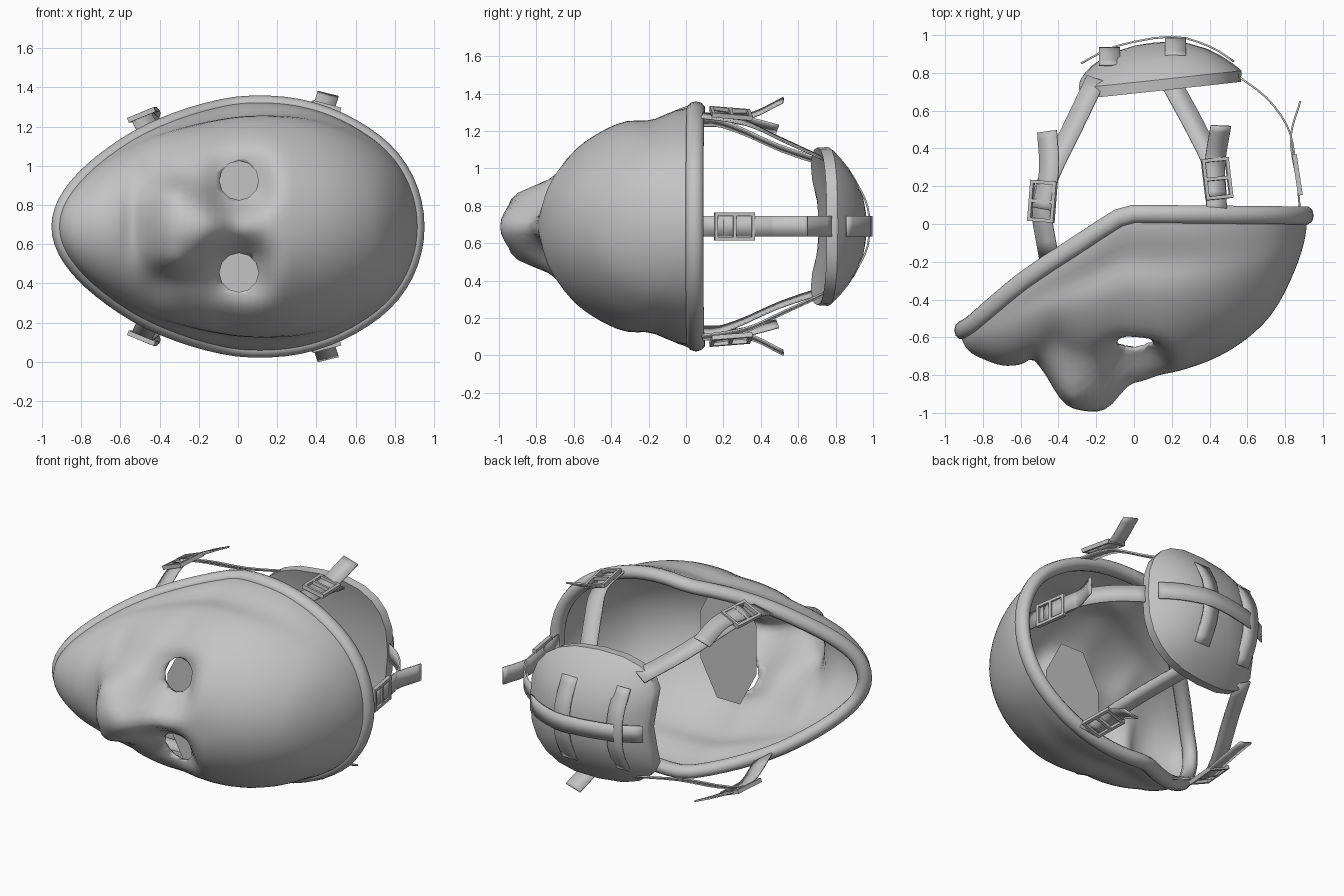
import bpy, bmesh, math
from mathutils import Vector, Matrix

old = bpy.data.objects.get("Cube")
if old:
    bpy.data.objects.remove(old)

MID = 0.69      # height of the symmetry plane
END = 0.91      # half length of the shell

grey = bpy.data.materials.new("plain grey")
grey.use_nodes = True
grey.diffuse_color = (0.55, 0.55, 0.55, 1)
grey.node_tree.nodes["Principled BSDF"].inputs["Base Color"].default_value = (0.55, 0.55, 0.55, 1)


def activate(obj):
    bpy.ops.object.select_all(action='DESELECT')
    obj.select_set(True)
    bpy.context.view_layer.objects.active = obj


def finish(name, bm, angle=40):
    mesh = bpy.data.meshes.new(name)
    bm.to_mesh(mesh)
    bm.free()
    obj = bpy.data.objects.new(name, mesh)
    bpy.context.collection.objects.link(obj)
    mesh.materials.append(grey)
    activate(obj)
    bpy.ops.object.shade_smooth_by_angle(angle=math.radians(angle))
    return obj


def grid(bm, rows, closed=False):
    """Skin rows of points with quads."""
    vs = [[bm.verts.new(p) for p in row] for row in rows]
    for a, b in zip(vs, vs[1:]):
        for i in range(len(a) if closed else len(a) - 1):
            j = (i + 1) % len(a)
            bm.faces.new((a[i], a[j], b[j], b[i]))


def thicken(obj, amount):
    mod = obj.modifiers.new("thickness", 'SOLIDIFY')
    mod.thickness = amount
    mod.offset = 0


def spline(pts, t):
    """Smooth curve through points, t from 0 to 1."""
    t *= len(pts) - 1
    i = min(int(t), len(pts) - 2)
    f = t - i
    a, b = pts[i], pts[i + 1]
    ta = (b - pts[i - 1]) / 2 if i else b - a
    tb = (pts[i + 2] - a) / 2 if i + 2 < len(pts) else b - a
    return (a * (2*f**3 - 3*f*f + 1) + ta * (f**3 - 2*f*f + f)
            + b * (3*f*f - 2*f**3) + tb * (f**3 - f*f))


def lookup(table, x):
    for (x0, v0), (x1, v1) in zip(table, table[1:]):
        if x <= x1:
            return v0 + (v1 - v0) * max(0, (x - x0) / (x1 - x0))
    return table[-1][1]


def soft(table, x):
    """Softened interpolation in a small table of (x, value)."""
    return sum(lookup(table, x + k * 0.025) for k in range(-2, 3)) / 5


WIDTH = [(-0.91, .46), (-.5, .55), (0, .623), (.3, .648), (.65, .665), (.91, .71)]
DEPTH = [(-0.91, .41), (-.8, .47), (-.7, .55), (-.58, .57), (-.45, .6), (-.2, .75),
         (0, .83), (.3, .85), (.75, .86), (.91, .72)]
EDGE = [(-0.91, -.575), (-.6, -.31), (-.3, -.11), (-.05, .055), (.91, .045)]


def bump(x, z, cx, cz, sx, sz, px=2, pz=2):
    return math.exp(-abs((x - cx) / sx) ** px - abs((z - cz) / sz) ** pz)


def face_point(x, t):
    s = math.sqrt(max(0, 1 - (x / END) ** 2))
    dz = soft(WIDTH, x) * s * math.sin(t)
    dz *= 1 - 0.07 * bump(x, abs(t), 0, 1.28, .5, .13)    # hollow in front of the rim
    y = soft(EDGE, x) - soft(DEPTH, x) * s * math.cos(t)
    a = abs(dz)
    y -= 0.215 * bump(x, a, -.25, 0, .2, .185, 4, 3)      # nose
    y -= 0.05 * bump(x, a, .02, 0, .09, .09)              # bridge
    y -= 0.08 * bump(x, a, -.33, .175, .09, .06)          # nostril wings
    y -= 0.03 * bump(x, a, .17, .22, .1, .2)              # brows
    y += 0.03 * bump(x, a, -.54, 0, .04, .2)              # mouth crease
    y += 0.03 * bump(x, a, -.42, .3, .07, .12)            # cheek folds
    socket = bump(x, a, .01, .235, .16, .15, 3, 3)        # flat eye sockets
    y += (-0.597 + .25 * (a - .235) - y) * socket
    return Vector((x, y, MID + dz))


# Face shell
bm = bmesh.new()
stations = [-END * math.cos(math.pi * i / 72) for i in range(73)]
grid(bm, [[face_point(x, math.pi * (k / 48 - .5)) for k in range(49)] for x in stations])
bmesh.ops.remove_doubles(bm, verts=bm.verts, dist=0.0005)
shell = finish("face_shell", bm, 60)
thicken(shell, 0.014)

# Eye holes
bm = bmesh.new()
for side in (-1, 1):
    place = Matrix.Translation((0.005, -0.65, MID + side * 0.235)) @ Matrix.Rotation(math.pi / 2, 4, 'X')
    bmesh.ops.create_cone(bm, cap_ends=True, segments=12, radius1=.1, radius2=.1, depth=.5, matrix=place)
cutter = finish("eye_cutter", bm)
cutter.hide_render = True
mod = shell.modifiers.new("eyes", 'BOOLEAN')
mod.operation, mod.object, mod.solver = 'DIFFERENCE', cutter, 'EXACT'
activate(shell)
for m in list(shell.modifiers):
    bpy.ops.object.modifier_apply(modifier=m.name)
bpy.data.objects.remove(cutter)

# Flat lens sheet behind the eyes
bm = bmesh.new()
bm.faces.new([bm.verts.new((.05 + .22 * math.cos(a), -.515, MID + .42 * math.sin(a)))
              for a in (math.tau * (i + .5) / 8 for i in range(8))])
finish("lens_sheet", bm)

# Padded rim around the shell
loop = [face_point(x, math.pi / 2) for x in stations[::2]]
loop += [Vector((p.x, p.y, 2 * MID - p.z)) for p in loop[-2:0:-1]]
bm = bmesh.new()
rows = []
for i, p in enumerate(loop):
    along = (loop[(i + 1) % len(loop)] - loop[i - 1]).normalized()
    out = along.cross(Vector((0, 1, 0))).normalized()
    up = out.cross(along).normalized()
    rows.append([p + out * .042 * math.cos(a) + up * .05 * math.sin(a)
                 for a in (math.tau * k / 10 for k in range(10))])
grid(bm, rows + rows[:1], closed=True)
bmesh.ops.remove_doubles(bm, verts=bm.verts, dist=0.0001)
bmesh.ops.recalc_face_normals(bm, faces=bm.faces)
finish("rim", bm, 60)


# Head pad: tilted cushion, domed behind, nearly flat in front, notched at the neck
def pad_point(r, a, base, depth):
    c, s = math.cos(a), math.sin(a)
    x = .1 + .47 * r * math.copysign(abs(c) ** .78, c)
    z = MID + .425 * r * math.copysign(abs(s) ** .78, s)
    y = base + .11 * (x - .1) + depth * (1 - r ** 2.3)
    if c < 0:
        notch = r ** 4 * math.exp(-(s / .45) ** 2)
        x += .1 * notch
        y += .07 * notch
    return Vector((x, y, z))


bm = bmesh.new()
angles = [math.tau * k / 24 for k in range(24)]
rows = [[pad_point(r, a, .76, .2) for a in angles] for r in (.001, .2, .4, .6, .75, .88, .96, 1)]
rows += [[pad_point(r, a, .7, .06) for a in angles] for r in (.99, .9, .75, .5, .25, .001)]
grid(bm, rows, closed=True)
bmesh.ops.remove_doubles(bm, verts=bm.verts, dist=0.003)
bmesh.ops.recalc_face_normals(bm, faces=bm.faces)
finish("head_pad", bm, 45)


def ribbon(name, pts, normal, width=.11, steps=12):
    pts, normal = [Vector(p) for p in pts], Vector(normal)
    bm, rows = bmesh.new(), []
    for i in range(steps + 1):
        t = i / steps
        along = spline(pts, min(1, t + .01)) - spline(pts, max(0, t - .01))
        across = along.cross(normal).normalized() * width / 2
        p = spline(pts, t)
        rows.append([p - across, p + across])
    grid(bm, rows)
    thicken(finish(name, bm), .01)


def buckle(name, centre, along, normal):
    """Rectangular frame with a middle bar."""
    along = Vector(along).normalized()
    across = along.cross(Vector(normal)).normalized()
    basis = Matrix((along, across, along.cross(across))).transposed().to_4x4()
    basis = Matrix.Translation(centre) @ basis
    bm = bmesh.new()
    bars = [(x, 0, .018, .14) for x in (-.1, 0, .1)] + [(0, y, .218, .018) for y in (-.065, .065)]
    for x, y, sx, sy in bars:
        bmesh.ops.create_cube(bm, size=1, matrix=basis @ Matrix.Translation((x, y, 0))
                              @ Matrix.Diagonal((sx, sy, .025, 1)))
    finish(name, bm, 30)


# Side straps, mirrored in the symmetry plane
for label, side in (("left", 1), ("right", -1)):
    def flip(*p):
        return (p[0], p[1], MID + side * p[2])

    n = (.25, .15, side)
    ribbon(label + "_upper_strap", [flip(.2, .74, .36), flip(.33, .5, .47), flip(.42, .3, .56),
                                    flip(.44, .04, .6)], n)
    ribbon(label + "_upper_tail", [flip(.43, .14, .61), flip(.43, .33, .59), flip(.46, .52, .675)], n)
    buckle(label + "_upper_buckle", flip(.44, .24, .605), (-.03, .25, -.02 * side), n)
    n = (-.4, .1, side)
    ribbon(label + "_lower_strap", [flip(-.2, .77, .33), flip(-.33, .5, .42), flip(-.45, .25, .53),
                                    flip(-.49, .08, .56), flip(-.45, -.18, .48)], n)
    ribbon(label + "_lower_tail", [flip(-.49, .08, .58), flip(-.45, .28, .57), flip(-.46, .49, .52)], n)
    buckle(label + "_lower_buckle", flip(-.485, .12, .57), (.02, .25, 0), n)

# Forehead strap
n = (1, .3, 0)
ribbon("forehead_strap", [(.54, .79, MID), (.7, .67, MID), (.81, .52, MID), (.85, .36, MID),
                          (.88, .06, MID)], n)
ribbon("forehead_tail", [(.87, .2, MID), (.83, .45, MID), (.88, .65, MID)], n)
buckle("forehead_buckle", (.865, .26, MID), (-.03, .2, 0), n)

# Webbing on the back of the pad
ribbon("pad_long_band", [(-.28, .85, MID), (-.1, .94, MID), (.2, .992, MID), (.4, .94, MID),
                         (.53, .86, MID)], (0, 1, 0))
for name, x, y in (("pad_lower_band", -.13, .922), ("pad_upper_band", .22, .972)):
    ribbon(name, [(x, y - .08, MID - .27), (x, y, MID - .1), (x, y, MID + .1), (x, y - .08, MID + .27)],
           (0, 1, 0))
